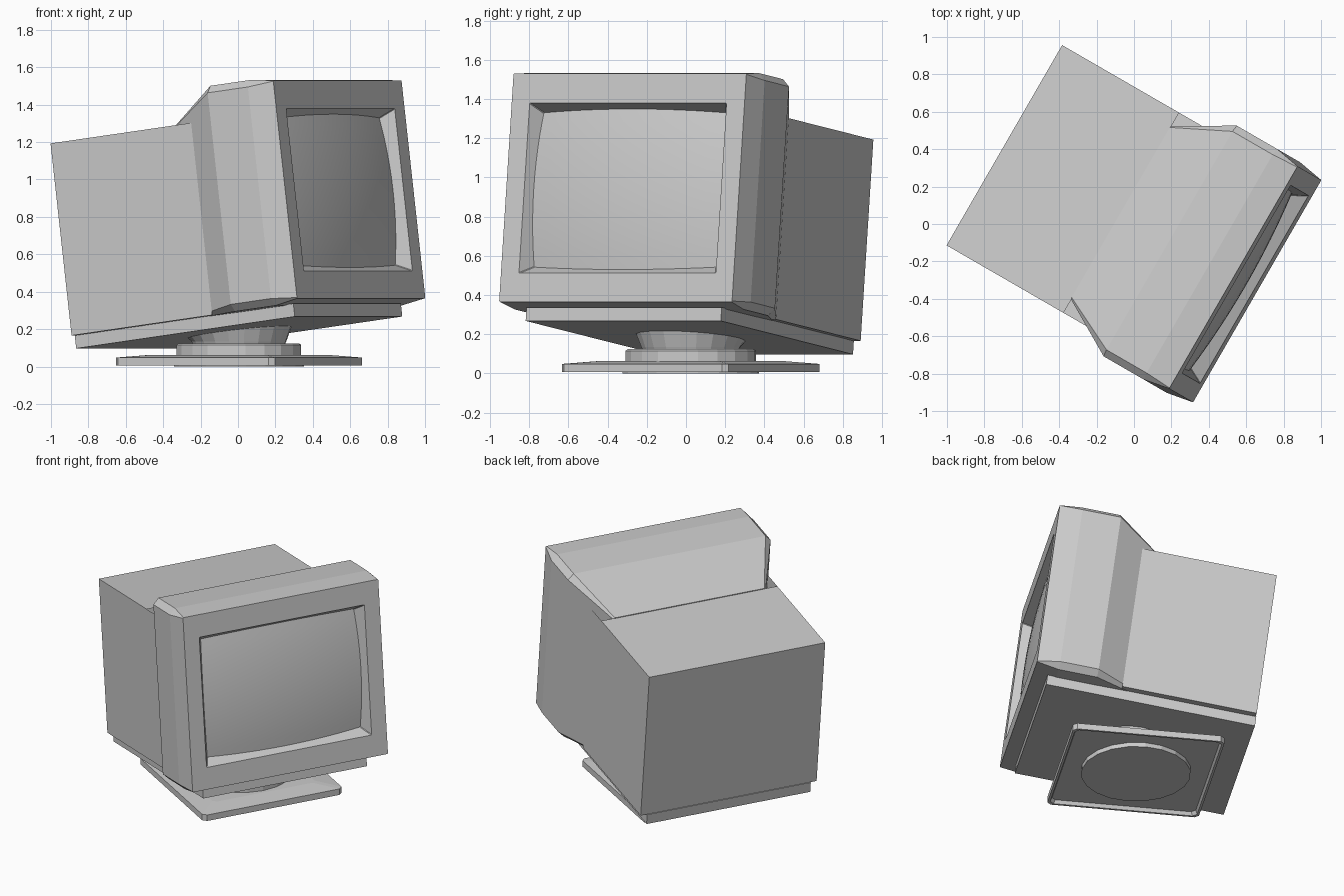
import bpy, bmesh
from math import radians, sin, cos, tan, pi
from mathutils import Matrix

if "Cube" in bpy.data.objects:
    bpy.data.objects.remove(bpy.data.objects["Cube"])

TILT = radians(7.2)
YAW = Matrix.Rotation(radians(60), 4, 'Z')
# body frame: local -y is the screen direction, swivelled and tilted back
BODY = YAW @ Matrix.Rotation(-TILT, 4, 'X') @ Matrix.Translation((0.018, 0, 0))
STAND = Matrix.Translation((0.005, 0.025, 0)) @ YAW


def make(name, bm, matrix, fix=True):
    if fix:
        bmesh.ops.recalc_face_normals(bm, faces=bm.faces)
    bm.transform(matrix)
    mesh = bpy.data.meshes.new(name)
    bm.to_mesh(mesh)
    bm.free()
    ob = bpy.data.objects.new(name, mesh)
    bpy.context.collection.objects.link(ob)
    return ob


def loft(name, loops, matrix, caps=(True, True)):
    bm = bmesh.new()
    rings = [[bm.verts.new(p) for p in loop] for loop in loops]
    n = len(rings[0])
    for a, b in zip(rings, rings[1:]):
        for i in range(n):
            j = (i + 1) % n
            bm.faces.new((a[i], a[j], b[j], b[i]))
    if caps[0]:
        bm.faces.new(rings[0])
    if caps[1]:
        bm.faces.new(rings[-1])
    return make(name, bm, matrix)


def octagon(hw, lo, hi, c):
    # rectangle with chamfered corners
    return [(-hw + c, lo), (hw - c, lo), (hw, lo + c), (hw, hi - c),
            (hw - c, hi), (-hw + c, hi), (-hw, hi - c), (-hw, lo + c)]


def circle(r, z, n=20, slope=0.0):
    pts = [(r * cos(2 * pi * i / n), r * sin(2 * pi * i / n)) for i in range(n)]
    return [(x, y, z - y * slope) for x, y in pts]


# front housing with recessed bezel: forward position, half width, bottom, top, chamfer
sections = [
    (0.70, 0.53, 0.463, 1.243, 0.004),
    (0.79, 0.58, 0.415, 1.291, 0.004),
    (0.79, 0.686, 0.268, 1.442, 0.004),
    (0.645, 0.712, 0.247, 1.463, 0.038),
    (0.395, 0.712, 0.247, 1.463, 0.038),
    (0.07, 0.535, 0.25, 1.29, 0.01),
]
loft("front_housing",
     [[(x, -f, z) for x, z in octagon(hw, lo, hi, c)] for f, hw, lo, hi, c in sections],
     BODY, caps=(False, True))

# curved screen glass
bm = bmesh.new()
N = 12
grid = []
for j in range(N + 1):
    v = 2 * j / N - 1
    grid.append([])
    for i in range(N + 1):
        u = 2 * i / N - 1
        f = 0.775 - 0.035 * u * u - 0.033 * v * v
        grid[-1].append(bm.verts.new((0.56 * u, -f, 0.853 + 0.42 * v)))
for j in range(N):
    for i in range(N):
        bm.faces.new((grid[j][i], grid[j][i + 1], grid[j + 1][i + 1], grid[j + 1][i])).smooth = True
make("screen", bm, BODY, fix=False)

# rear casing: sides run further forward than the top
bm = bmesh.new()
profile = [(-0.22, 0.25), (0.655, 0.25), (0.655, 1.285), (-0.073, 1.285), (-0.22, 1.285)]
sides = [[bm.verts.new((s * 0.618, y, z)) for y, z in profile] for s in (-1, 1)]
for ring in sides:
    bm.faces.new(ring)
for i in range(3):
    bm.faces.new((sides[0][i], sides[0][i + 1], sides[1][i + 1], sides[1][i]))
make("rear_casing", bm, BODY)

# slab under the body
bm = bmesh.new()
bmesh.ops.create_cube(bm, size=1, matrix=Matrix.Translation((0, -0.02, 0.216))
                      @ Matrix.Diagonal((1.15, 1.36, 0.07, 1)))
make("underside_slab", bm, BODY)

# hollow square foot with a gently raised top
foot = [(0.465, 0.03), (0.475, 0.006), (0.49, 0.006), (0.49, 0.048), (0.36, 0.062)]
loft("foot_plate",
     [[(x, y, z) for x, y in octagon(h, -h, h, 0.025)] for h, z in foot], STAND)

# round pad beneath the foot
loft("foot_pad", [circle(0.35, 0.0), circle(0.35, 0.04)], STAND)

# swivel ring
loft("swivel_ring", [circle(0.335, 0.055), circle(0.335, 0.115), circle(0.325, 0.123)], STAND)

# flared neck, its top following the tilt of the body
loft("swivel_neck",
     [circle(0.24, 0.10), circle(0.255, 0.135), circle(0.285, 0.19, slope=tan(TILT)),
      circle(0.285, 0.21, slope=tan(TILT))], STAND)
